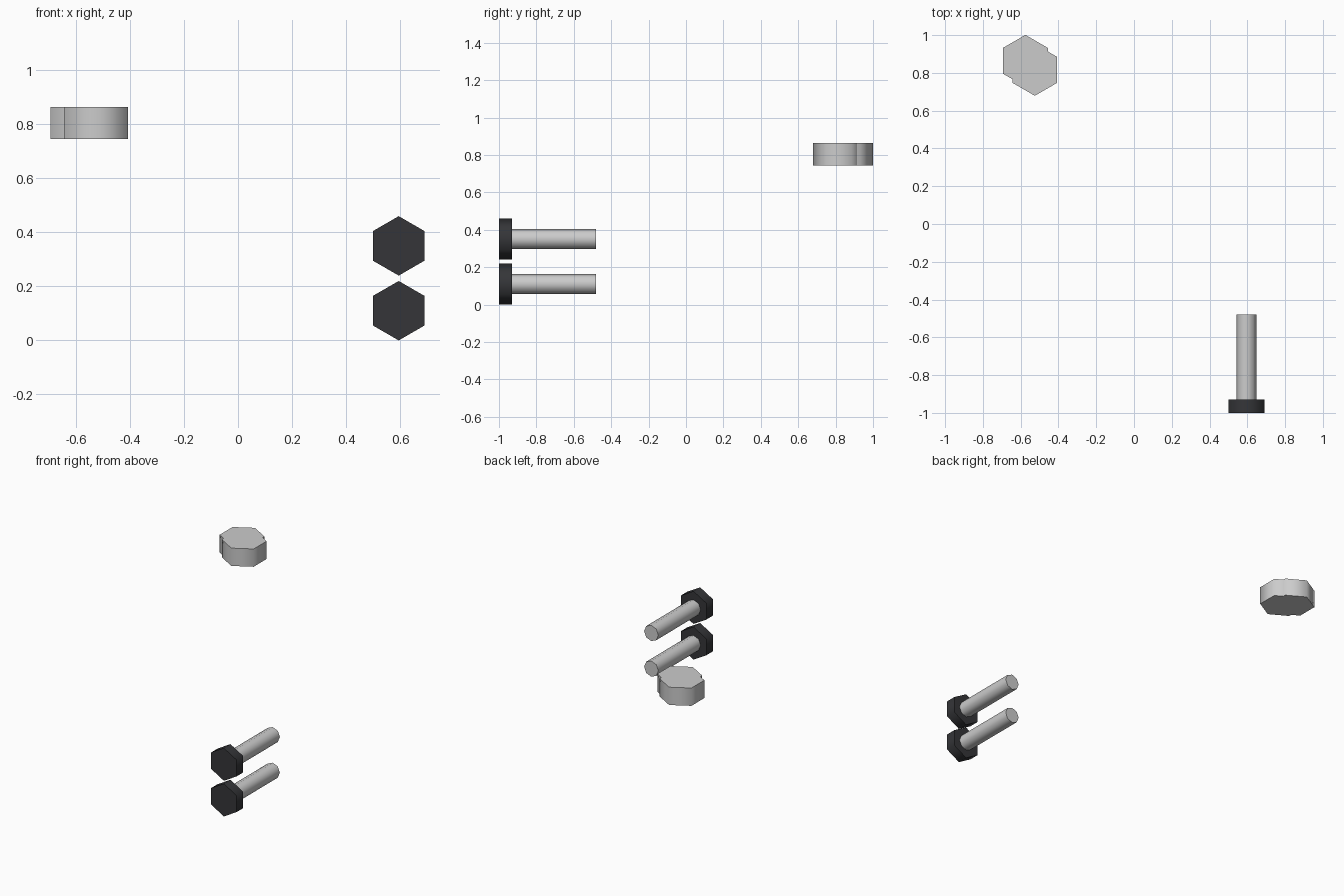
import bpy, math

if "Cube" in bpy.data.objects:
    bpy.data.objects.remove(bpy.data.objects["Cube"])

dark = bpy.data.materials.new("dark_steel")
dark.diffuse_color = (0.035, 0.036, 0.04, 1)
dark.use_nodes = True
dark.node_tree.nodes["Principled BSDF"].inputs["Base Color"].default_value = dark.diffuse_color


def prism(name, sides, radius, depth, loc, rot=(0, 0, 0), mat=None):
    bpy.ops.mesh.primitive_cylinder_add(vertices=sides, radius=radius, depth=depth,
                                        location=loc, rotation=rot)
    ob = bpy.context.object
    ob.name = name
    # sides blend smoothly, the caps stay sharp
    bpy.ops.object.shade_smooth_by_angle(angle=math.radians(70))
    if mat:
        ob.data.materials.append(mat)
    return ob


# Two hex bolts stacked vertically, pointing backwards along +y
X, LIE = 0.595, (math.pi / 2, 0, 0)
for i, z in enumerate((0.11, 0.35), 1):
    prism(f"bolt_head_{i}", 6, 0.11, 0.07, (X, -0.965, z), LIE, dark)
    prism(f"bolt_shaft_{i}", 8, 0.053, 0.46, (X, -0.71, z), LIE)

# Two overlapping hex nuts
for i, (x, y) in enumerate(((-0.575, 0.864), (-0.525, 0.816)), 1):
    prism(f"nut_{i}", 6, 0.137, 0.12, (x, y, 0.805))
